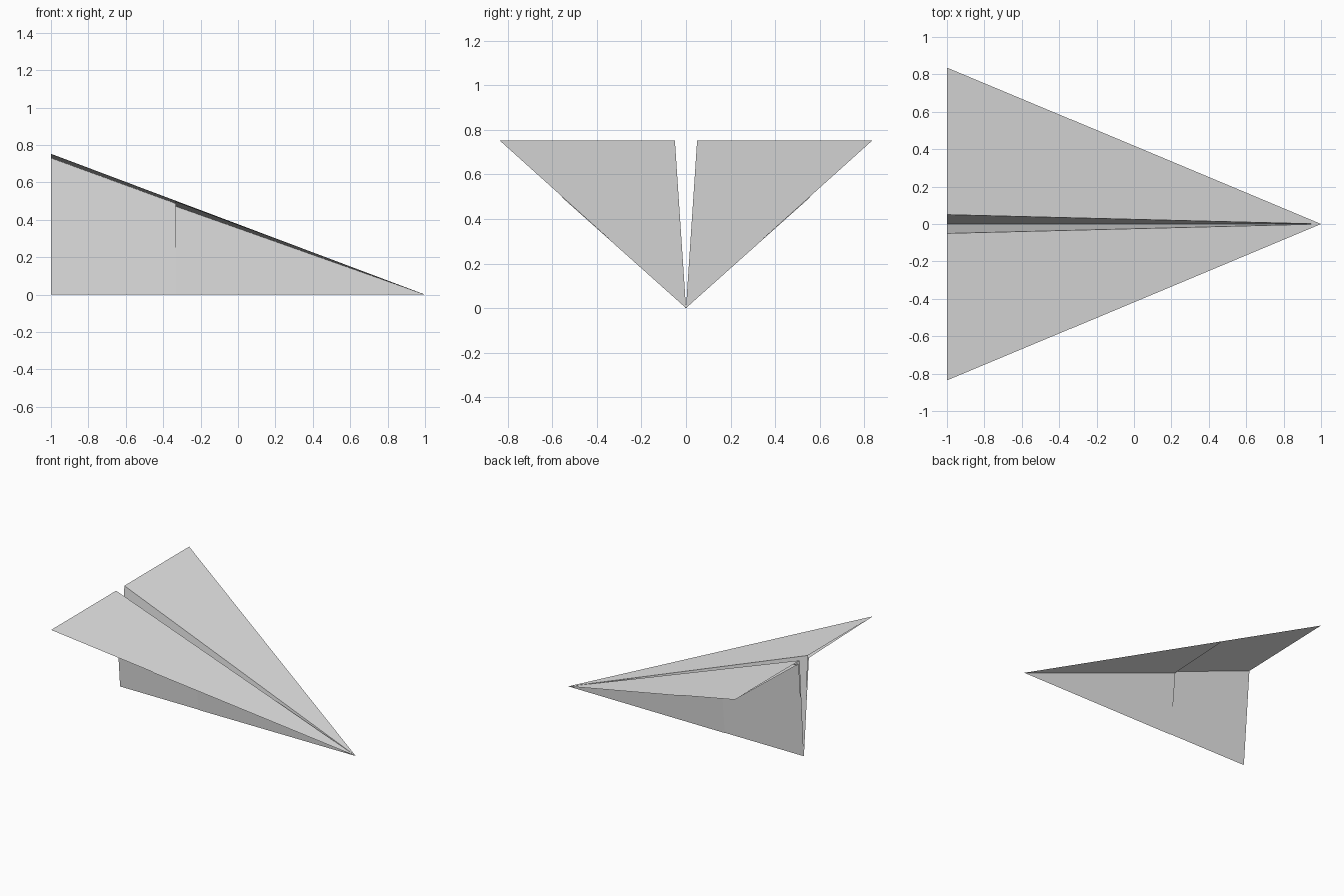
import bpy
import bmesh

if "Cube" in bpy.data.objects:
    bpy.data.objects.remove(bpy.data.objects["Cube"])

NOSE = (1.0, 0.0, 0.0)

paper = bpy.data.materials.new("paper_grey")
paper.diffuse_color = (0.8, 0.8, 0.8, 1.0)
paper.use_nodes = True
paper.node_tree.nodes["Principled BSDF"].inputs["Base Color"].default_value = paper.diffuse_color


def folded_layer(name, x, keel, crease, tip):
    """One paper layer: body wall and wing fanning from the nose to the
    (y, z) points of its rear edge at x, mirrored to the other side."""
    bm = bmesh.new()
    nose = bm.verts.new(NOSE)
    k, c, t = (bm.verts.new((x, y, z)) for y, z in (keel, crease, tip))
    bm.faces.new((nose, c, k))   # body wall
    bm.faces.new((nose, t, c))   # wing
    mesh = bpy.data.meshes.new(name)
    bm.to_mesh(mesh)
    bm.free()
    mesh.materials.append(paper)
    obj = bpy.data.objects.new(name, mesh)
    bpy.context.collection.objects.link(obj)
    mirror = obj.modifiers.new("mirror", 'MIRROR')
    mirror.use_axis = (False, True, False)
    mirror.merge_threshold = 0.0005


# Upper sheet: inner walls of the slot and flat wing tops
folded_layer("upper_sheet", -1.0, (0.0, 0.0), (0.05, 0.753), (0.836, 0.753))

# Lower sheet: folded under at the wing's outer edge, with a lower crease
folded_layer("lower_sheet", -1.0, (0.002, 0.0), (0.062, 0.73), (0.836, 0.752))

# Nose flap: outermost fold covering only the front two thirds
folded_layer("nose_flap", -0.333, (0.005, 0.0), (0.052, 0.472), (0.558, 0.498))
